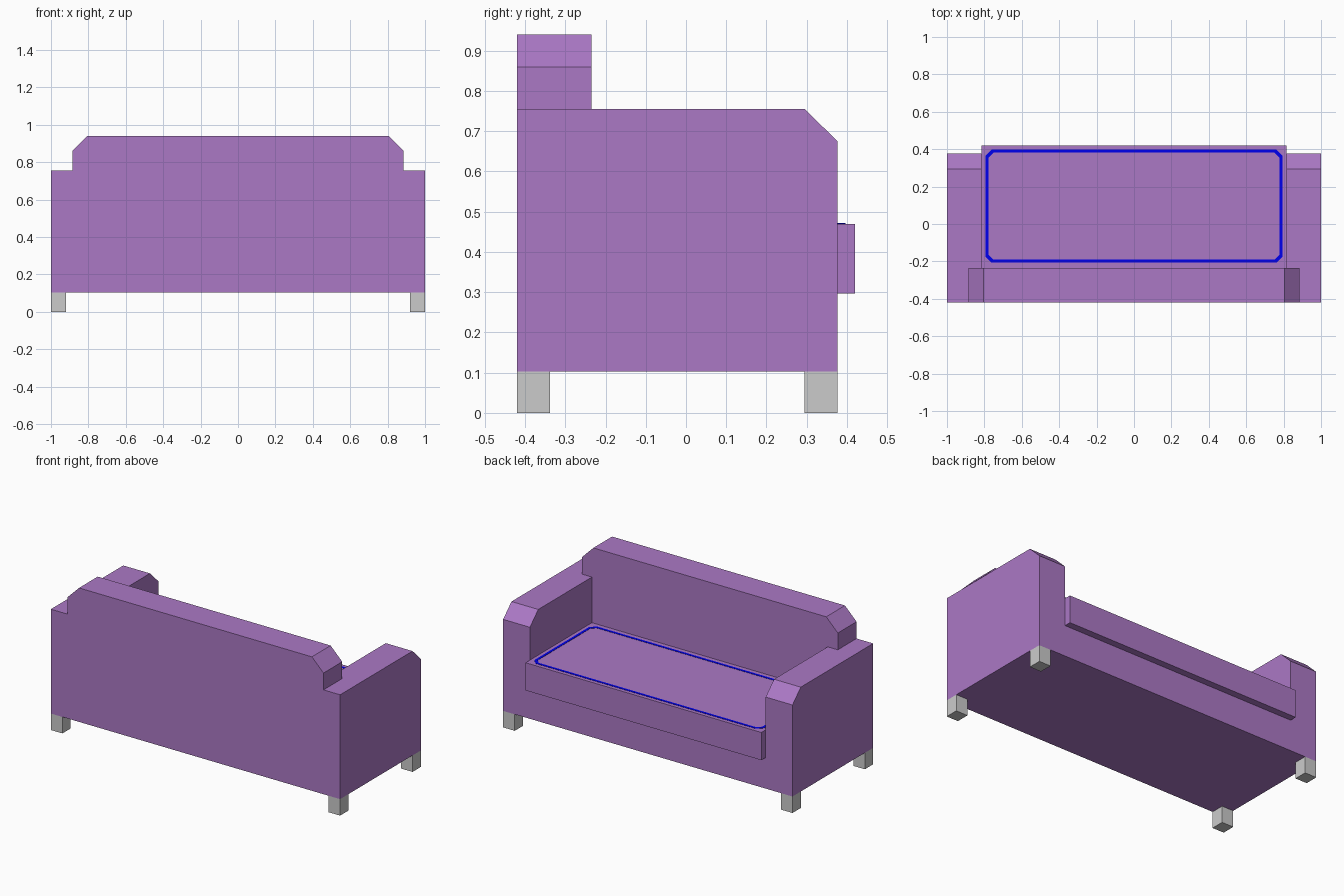
import bpy, bmesh
from mathutils import Vector

if "Cube" in bpy.data.objects:
    bpy.data.objects.remove(bpy.data.objects["Cube"])


def material(name, color):
    m = bpy.data.materials.new(name)
    m.diffuse_color = color
    m.use_nodes = True
    m.node_tree.nodes["Principled BSDF"].inputs["Base Color"].default_value = m.diffuse_color
    return m


purple = material("purple_fabric", (0.41, 0.19, 0.56, 1))
blue = material("blue_piping", (0.0, 0.0, 0.85, 1))


def finish(name, bm, mat=None):
    bmesh.ops.recalc_face_normals(bm, faces=bm.faces)
    me = bpy.data.meshes.new(name)
    bm.to_mesh(me)
    bm.free()
    ob = bpy.data.objects.new(name, me)
    bpy.context.collection.objects.link(ob)
    if mat:
        me.materials.append(mat)
    return ob


def prism(name, points, direction, mat=None):
    """Extrude a flat outline of 3D points along a direction."""
    bm = bmesh.new()
    face = bm.faces.new([bm.verts.new(p) for p in points])
    ext = bmesh.ops.extrude_face_region(bm, geom=[face])
    verts = [g for g in ext["geom"] if isinstance(g, bmesh.types.BMVert)]
    bmesh.ops.translate(bm, verts=verts, vec=Vector(direction))
    return finish(name, bm, mat)


def box(name, x0, x1, y0, y1, z0, z1, mat=None):
    return prism(name, [(x0, y0, z0), (x1, y0, z0), (x1, y1, z0), (x0, y1, z0)],
                 (0, 0, z1 - z0), mat)


BACK, FRONT, REST = -0.42, 0.377, -0.235   # sofa depth positions
INNER = 0.815                              # inner face of the arms
FLOOR, ARM = 0.103, 0.755                  # underside and arm height

# Arms with a sloped front edge, and legs
arm = [(BACK, FLOOR), (FRONT, FLOOR), (FRONT, 0.675), (0.295, ARM), (BACK, ARM)]
for side, s in (("left", -1), ("right", 1)):
    prism(side + "_arm", [(s * INNER, y, z) for y, z in arm],
          (s * (1 - INNER), 0, 0), purple)
    for end, y in (("back", BACK), ("front", FRONT - 0.082)):
        box(f"{side}_{end}_leg", *sorted((s, s * 0.92)), y, y + 0.082, 0, FLOOR)

# Backrest with cut corners, overlapping the arm tops
half = [(INNER, FLOOR), (INNER, ARM), (0.885, ARM), (0.885, 0.86), (0.805, 0.94)]
outline = half + [(-x, z) for x, z in reversed(half)]
prism("backrest", [(x, BACK, z) for x, z in outline], (0, REST - BACK, 0), purple)

# Base and overhanging seat cushion
box("base", -INNER, INNER, REST, FRONT, FLOOR, 0.297, purple)
box("seat_cushion", -INNER, INNER, REST, 0.42, 0.297, 0.47, purple)


# Thin piping loop on the cushion top
def loop(inset):
    x, y0, y1, c = 0.793 - inset, -0.207 + inset, 0.397 - inset, 0.032 - inset * 0.4
    return [(-x, y0 + c), (-x + c, y0), (x - c, y0), (x, y0 + c),
            (x, y1 - c), (x - c, y1), (-x + c, y1), (-x, y1 - c)]


bm = bmesh.new()
outer, inner = loop(0), loop(0.016)
rings = [[bm.verts.new((x, y, z)) for x, y in pts]
         for pts, z in ((outer, 0.469), (outer, 0.4715), (inner, 0.4715), (inner, 0.469))]
for k in range(4):
    a, b = rings[k], rings[(k + 1) % 4]
    for i in range(8):
        j = (i + 1) % 8
        bm.faces.new((a[i], a[j], b[j], b[i]))
finish("cushion_piping", bm, blue)
